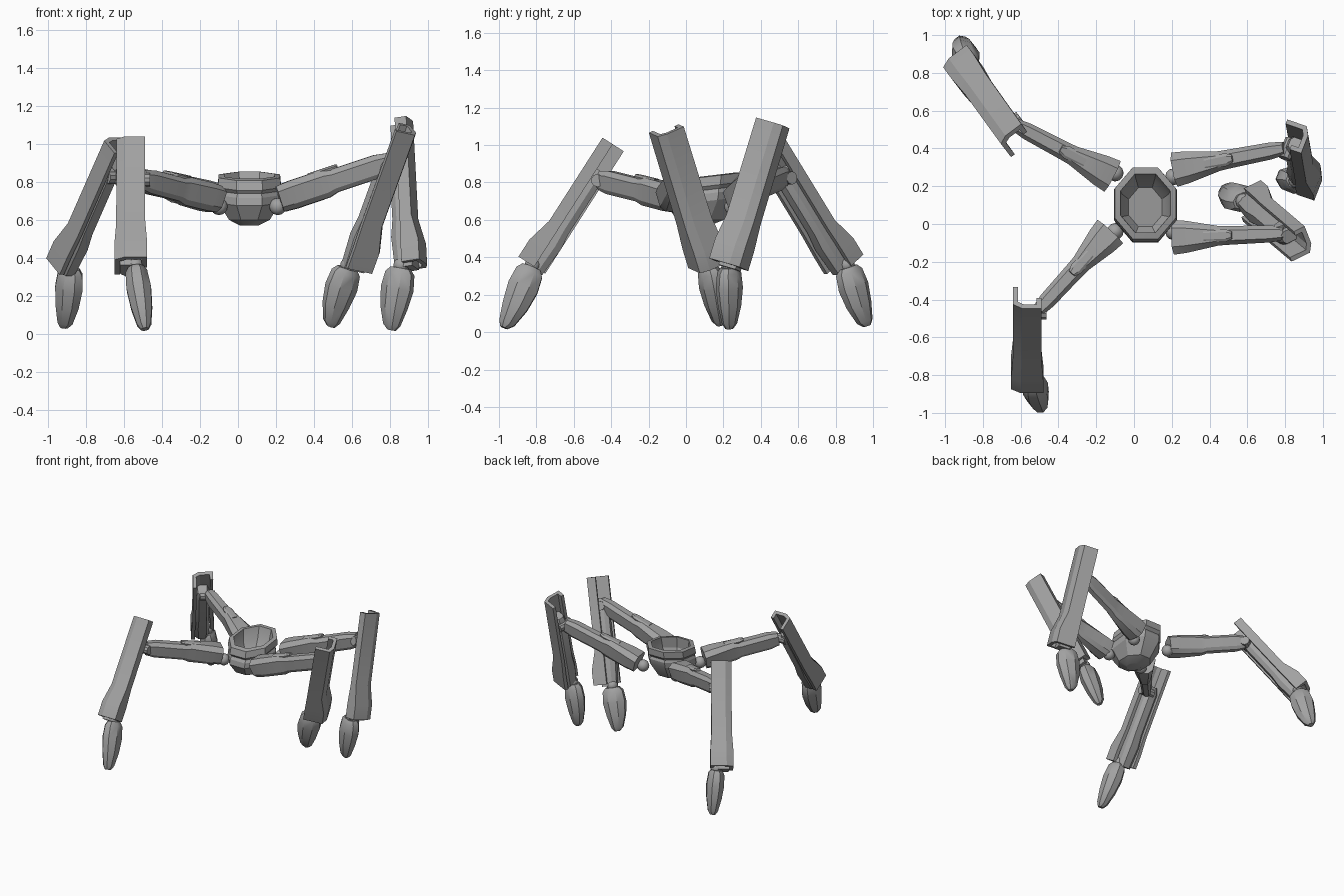
import bpy, bmesh, math
from mathutils import Vector as V

if "Cube" in bpy.data.objects:
    bpy.data.objects.remove(bpy.data.objects["Cube"])

grey = bpy.data.materials.new("plain_grey")
grey.use_nodes = True
COLOUR = (0.36, 0.36, 0.36, 1)
grey.diffuse_color = COLOUR
grey.node_tree.nodes["Principled BSDF"].inputs["Base Color"].default_value = COLOUR


def finish(name, bm, angle=25):
    bmesh.ops.recalc_face_normals(bm, faces=bm.faces)
    mesh = bpy.data.meshes.new(name)
    bm.to_mesh(mesh)
    bm.free()
    mesh.materials.append(grey)
    obj = bpy.data.objects.new(name, mesh)
    bpy.context.collection.objects.link(obj)
    bpy.ops.object.select_all(action='DESELECT')
    obj.select_set(True)
    bpy.context.view_layer.objects.active = obj
    bpy.ops.object.shade_smooth_by_angle(angle=math.radians(angle))
    return obj


def loft(name, rings, angle=25):
    """Skin a row of equal rings and cap both ends."""
    bm = bmesh.new()
    rows = [[bm.verts.new(p) for p in ring] for ring in rings]
    for a, b in zip(rows, rows[1:]):
        for i in range(len(a)):
            j = (i + 1) % len(a)
            bm.faces.new((a[i], a[j], b[j], b[i]))
    bm.faces.new(rows[0])
    bm.faces.new(rows[-1])
    return finish(name, bm, angle)


def ball(name, centre, radius):
    bm = bmesh.new()
    bmesh.ops.create_uvsphere(bm, u_segments=12, v_segments=8, radius=radius)
    bmesh.ops.translate(bm, verts=bm.verts, vec=centre)
    return finish(name, bm, 40)


def frame(start, end, hint, hand=1):
    """Direction along the part, its outward direction and its side."""
    d = (end - start).normalized()
    out = (hint - d * hint.dot(d)).normalized()
    return d, out, out.cross(d) * hand


def oval(centre, a, b, count=8):
    turn = math.pi / count
    return [centre + a * math.cos(turn * (2 * i + 1)) + b * math.sin(turn * (2 * i + 1))
            for i in range(count)]


# Open bowl body: outside profile from the bottom up, then down the inside
BOWL = [(0.05, 0.57), (0.11, 0.60), (0.165, 0.70), (0.165, 0.74), (0.155, 0.76),
        (0.17, 0.78), (0.165, 0.83), (0.135, 0.835), (0.125, 0.75), (0.09, 0.69)]
rings = []
for r, z in BOWL:
    ring = oval(V((0.06, 0.11 - (0.83 - z) * 0.15, z)), V((r * 1.06, 0, 0)), V((0, r * 1.24, 0)))
    for p in ring:
        p.z += (p.y - 0.11) * 0.12 * (z > 0.65)
    rings.append(ring)
loft("body_bowl", rings)

# Shin shell cross-section (side, outward): one long wall, one short wall
CHANNEL = [(-0.075, -0.01), (-0.075, 0.055), (0.03, 0.055), (0.075, 0.03), (0.075, -0.08),
           (0.05, -0.08), (0.05, 0.015), (0.02, 0.03), (-0.05, 0.03), (-0.05, -0.01)]
STRUT = [(-0.045, -0.04), (-0.045, 0.035), (0.055, 0.035), (0.055, -0.05), (0.03, -0.07), (-0.025, -0.07)]
# Thigh cross-section as fractions of half width and half height
THIGH = [(-1, 0.55), (-0.55, 1), (0.55, 1), (1, 0.55), (0.75, -0.65), (0.4, -1), (-0.4, -1), (-0.75, -0.65)]


def build_leg(side, hip, thigh, knee, shin_top, shin_end, ankle, toe, hint, hand):
    hip, thigh, knee, shin_top, shin_end, ankle, toe, hint = map(
        V, (hip, thigh, knee, shin_top, shin_end, ankle, toe, hint))
    ball(side + "_hip_ball", hip, 0.045)

    # Thigh, flared at the hip and slim at the knee
    d, up, across = frame(thigh, knee, V((0, 0, 1)))
    rings = []
    for t, w, h in [(0, 0.092, 0.07), (0.12, 0.085, 0.075), (0.42, 0.052, 0.075),
                    (0.5, 0.05, 0.062), (0.9, 0.045, 0.062), (1.02, 0.035, 0.05)]:
        c = thigh.lerp(knee, t)
        rings.append([c + across * (u * w) + up * (v * h) for u, v in THIGH])
    loft(side + "_thigh", rings)
    # Raised plate on top of the thigh
    rings = []
    for t, w in [(0.3, 0.03), (0.5, 0.035), (0.56, 0.02)]:
        c = thigh.lerp(knee, t) + up * 0.06
        rings.append([c + across * (u * w) + up * (v * 0.02) for u, v in THIGH])
    loft(side + "_thigh_plate", rings)

    # Shin shell that swells outward near the ankle
    d, out, across = frame(shin_top, shin_end, hint, hand)
    rings = []
    for t, swell, wide in [(0, 0, 1), (0.68, 0, 1.02), (0.86, 0.035, 1.14), (1, 0.035, 1.14)]:
        c = shin_top.lerp(shin_end, t)
        rings.append([c + across * (u * wide) + out * (w + swell * (w > 0)) for u, w in CHANNEL])
    loft(side + "_shin_shell", rings)
    # Inner strut held by the shell
    rings = []
    for t, k in [(0.2, 0.7), (0.27, 1), (0.68, 1), (0.8, 1.15), (1.02, 1)]:
        c = shin_top.lerp(shin_end, t)
        rings.append([c + across * (u * k) + out * (w * k if w < 0 else w) for u, w in STRUT])
    loft(side + "_shin_strut", rings)
    # Knee pin joining thigh and strut
    pin = knee.lerp(shin_top.lerp(shin_end, 0.3), 0.3)
    loft(side + "_knee_pin", [oval(pin + across * k, out * 0.035, d * 0.035, 10) for k in (-0.055, 0.055)])

    # Ankle ball and tapered foot
    ball(side + "_ankle_ball", ankle, 0.042)
    d, out, across = frame(ankle, toe, hint, hand)
    rings = []
    for t, a, b, shift in [(0.04, 0.055, 0.045, 0), (0.12, 0.08, 0.062, 0), (0.36, 0.09, 0.07, 0),
                           (0.65, 0.075, 0.06, 0), (0.92, 0.047, 0.04, 0.005), (1, 0.022, 0.022, 0.01)]:
        rings.append(oval(ankle.lerp(toe, t) + out * shift, out * a, across * b))
    loft(side + "_foot", rings, 35)


build_leg("front_right", (-0.1, -0.04, 0.67), (-0.13, -0.045, 0.71), (-0.5, -0.45, 0.81),
          (-0.565, -0.4, 1.01), (-0.565, -0.82, 0.355), (-0.54, -0.82, 0.36), (-0.49, -0.965, 0.02),
          (0, -1, 0), -1)
build_leg("back_right", (-0.1, 0.27, 0.68), (-0.12, 0.255, 0.72), (-0.62, 0.52, 0.83),
          (-0.63, 0.45, 1.0), (-0.91, 0.84, 0.36), (-0.88, 0.86, 0.36), (-0.91, 0.96, 0.03),
          (-0.6, 0.8, 0), 1)
build_leg("front_left", (0.21, -0.04, 0.67), (0.22, -0.07, 0.71), (0.79, -0.05, 0.9),
          (0.88, -0.1, 1.08), (0.62, 0.12, 0.36), (0.58, 0.12, 0.36), (0.48, 0.18, 0.04),
          (0.9, 0.35, 0), -1)
build_leg("back_left", (0.21, 0.25, 0.67), (0.225, 0.29, 0.71), (0.79, 0.4, 0.9),
          (0.86, 0.46, 1.12), (0.9, 0.23, 0.36), (0.86, 0.23, 0.36), (0.8, 0.235, 0.02),
          (0.9, -0.35, 0), 1)
